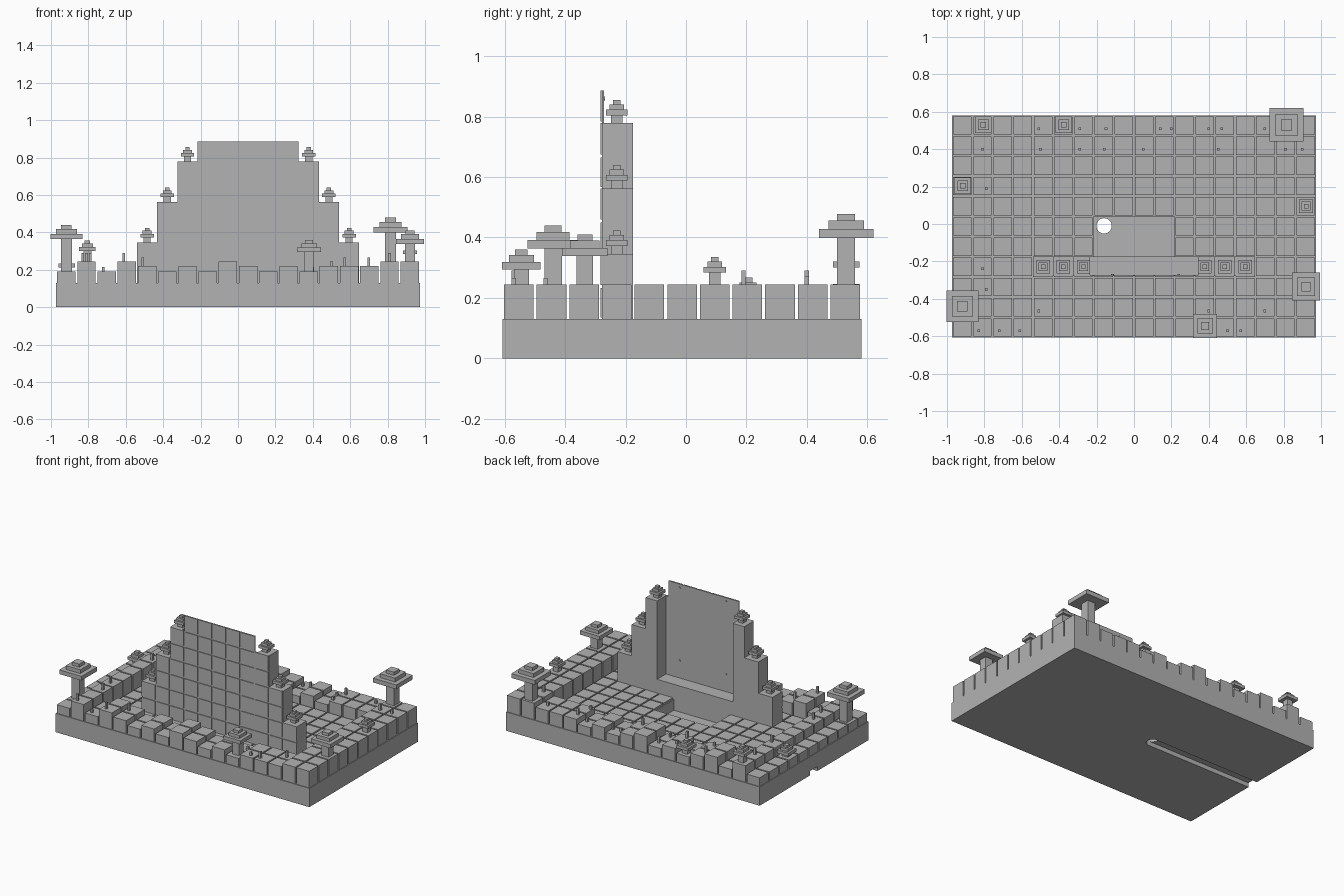
import bpy
import bmesh
from mathutils import Matrix

cube = bpy.data.objects.get("Cube")
if cube:
    bpy.data.objects.remove(cube, do_unlink=True)

# One plain material for everything
stone = bpy.data.materials.new("plain_grey")
stone.use_nodes = True
GREY = (0.45, 0.45, 0.45, 1)
stone.diffuse_color = GREY
stone.node_tree.nodes["Principled BSDF"].inputs["Base Color"].default_value = GREY

TILE = 0.108
GAP = 0.005
COLS, ROWS = 18, 11
LEFT, FRONT = -0.972, -0.607
BASE_TOP = 0.13
FLOOR_TOP = 0.143


def add_box(bm, x0, x1, y0, y1, z0, z1):
    size = Matrix.Diagonal((x1 - x0, y1 - y0, z1 - z0, 1))
    place = Matrix.Translation(((x0 + x1) / 2, (y0 + y1) / 2, (z0 + z1) / 2))
    bmesh.ops.create_cube(bm, size=1, matrix=place @ size)


def add_post(bm, x, y, half, z0, z1):
    add_box(bm, x - half, x + half, y - half, y + half, z0, z1)


def add_rod(bm, matrix, radius, depth):
    bmesh.ops.create_cone(bm, cap_ends=True, segments=24, radius1=radius,
                          radius2=radius, depth=depth, matrix=matrix)


def finish(bm, name):
    mesh = bpy.data.meshes.new(name)
    bm.to_mesh(mesh)
    bm.free()
    mesh.materials.append(stone)
    obj = bpy.data.objects.new(name, mesh)
    bpy.context.collection.objects.link(obj)
    return obj


def carve(obj, bm):
    cutter = finish(bm, "cutter")
    cutter.hide_render = True
    mod = obj.modifiers.new("carve", "BOOLEAN")
    mod.operation = "DIFFERENCE"
    mod.solver = "EXACT"
    mod.object = cutter
    bpy.context.view_layer.objects.active = obj
    bpy.ops.object.modifier_apply(modifier=mod.name)
    bpy.data.objects.remove(cutter, do_unlink=True)


def col_x(i):
    return LEFT + i * TILE


def row_y(j):
    return FRONT + j * TILE


# Base slab with tray, cable hole and underside channel
bm = bmesh.new()
add_box(bm, col_x(0), col_x(COLS), row_y(0), row_y(ROWS), 0, BASE_TOP)
base = finish(bm, "base")

bm = bmesh.new()
add_box(bm, col_x(7), col_x(11), row_y(4), row_y(6), 0.055, 0.3)
carve(base, bm)
HOLE = (-0.16, -0.01)
bm = bmesh.new()
add_box(bm, -1.2, HOLE[0], HOLE[1] - 0.04, HOLE[1] + 0.04, -0.1, 0.03)
carve(base, bm)
bm = bmesh.new()
add_rod(bm, Matrix.Translation((*HOLE, 0)), 0.041, 0.4)
carve(base, bm)

# Border blocks step in height by column; floor tiles fill the plaza
LEVELS = {"a": 0.19, "b": 0.22, "c": 0.245}
heights = [LEVELS[c] for c in "acacbabacbabab" "bbcc"]
border, floor = bmesh.new(), bmesh.new()
for i in range(COLS):
    for j in range(ROWS):
        edge = i < 2 or i >= COLS - 2 or j < 2 or j >= ROWS - 2
        in_wall = j == 3 and 4 <= i < 15
        in_tray = j in (4, 5) and 7 <= i < 11
        if in_wall or in_tray:
            continue
        add_box(border if edge else floor, col_x(i) + GAP, col_x(i + 1) - GAP,
                row_y(j) + GAP, row_y(j + 1) - GAP, BASE_TOP - 0.004,
                heights[i] if edge else FLOOR_TOP)
finish(border, "border_blocks")
finish(floor, "floor_tiles")

# Stepped wall: solid shoulders, thin centre panel and a sill
wall_front, wall_back = row_y(3), row_y(4)
body_front = wall_front + 0.005
inner_left, inner_right = col_x(7) - 0.02, col_x(12) + 0.02
bm = bmesh.new()
for step in range(3):
    top = BASE_TOP + TILE * 2 * (step + 1)
    l0, r1 = col_x(4 + step), col_x(15 - step)
    l1 = inner_left if step == 2 else col_x(5 + step)
    r0 = inner_right if step == 2 else col_x(14 - step)
    add_box(bm, l0, l1, body_front, wall_back, BASE_TOP - 0.004, top)
    add_box(bm, r0, r1, body_front, wall_back, BASE_TOP - 0.004, top)
add_box(bm, inner_left, inner_right, body_front, wall_back, BASE_TOP - 0.004, 0.235)
finish(bm, "wall_body")

bm = bmesh.new()
add_box(bm, col_x(7), col_x(12), body_front, body_front + 0.006, 0.2, BASE_TOP + 7 * TILE)
add_box(bm, inner_left, inner_right, body_front, body_front + 0.006, 0.2, BASE_TOP + 6 * TILE)
finish(bm, "centre_panel")

# Square facing tiles on the wall front
bm = bmesh.new()
for i in range(4, 15):
    count = min(2 * (i - 3), 2 * (15 - i), 7)
    for k in range(count):
        z = BASE_TOP + k * TILE
        last = k == count - 1
        add_box(bm, col_x(i) + GAP * (i != 4), col_x(i + 1) - GAP * (i != 14),
                wall_front, body_front + 0.001, z + GAP, z + TILE - GAP * (not last))
finish(bm, "wall_facing")

# Fixing pins behind the panel
bm = bmesh.new()
for x in (-0.115, 0.24):
    for z in (0.355, 0.86):
        turn = Matrix.Rotation(1.5708, 4, "X")
        add_rod(bm, Matrix.Translation((x, body_front + 0.007, z)) @ turn, 0.007, 0.006)
finish(bm, "fixing_pins")


# Trees: square trunk under three shrinking slabs
def tree(name, x, y, half, base_z, top):
    bm = bmesh.new()
    t = 0.012 + 0.2 * half
    z = top
    for scale, thick in ((0.33, 0.75), (0.65, 0.9), (1, 1)):
        add_post(bm, x, y, half * scale, z - t * thick, z)
        z -= t * thick
    add_post(bm, x, y, t, base_z - 0.01, z)
    finish(bm, name)


tree("tall_tree_back", 0.815, 0.53, 0.09, 0.245, 0.478)
tree("tall_tree_left", -0.917, -0.44, 0.085, 0.19, 0.44)
tree("tall_tree_right", 0.92, -0.335, 0.075, 0.245, 0.41)
tree("front_tree", 0.38, -0.545, 0.064, 0.19, 0.36)
tree("back_tree", -0.805, 0.53, 0.044, 0.245, 0.355)
tree("small_back_tree", -0.375, 0.53, 0.044, 0.19, 0.28)
tree("small_left_tree", -0.915, 0.205, 0.044, 0.19, 0.267)
tree("small_right_tree", 0.92, 0.095, 0.037, 0.245, 0.335)
for step in range(3):
    top = BASE_TOP + TILE * 2 * (step + 1)
    for side, i in (("left", 4 + step), ("right", 14 - step)):
        tree(f"wall_tree_{side}_{step}", col_x(i + 0.5), row_y(3.5), 0.036, top, top + 0.077)

# Little sprouts scattered over the border blocks
sprouts = {
    0.51: (-0.51, -0.29, -0.15, 0.14, 0.2, 0.4, 0.47, 0.7),
    0.4: (-0.81, -0.5, -0.29, -0.16, 0.05, 0.45, 0.81, 0.9),
    0.19: (-0.79,), -0.24: (-0.81,), -0.35: (-0.79,),
    -0.465: (-0.51, 0.4, 0.7),
    -0.57: (-0.83, -0.72, -0.61, 0.5, 0.57),
}
bm = bmesh.new()
for y, xs in sprouts.items():
    for n, x in enumerate(xs):
        ground = heights[int((x - LEFT) / TILE)]
        add_post(bm, x, y, 0.007, ground - 0.01, ground + (0.045, 0.025)[n % 2])
finish(bm, "sprouts")
